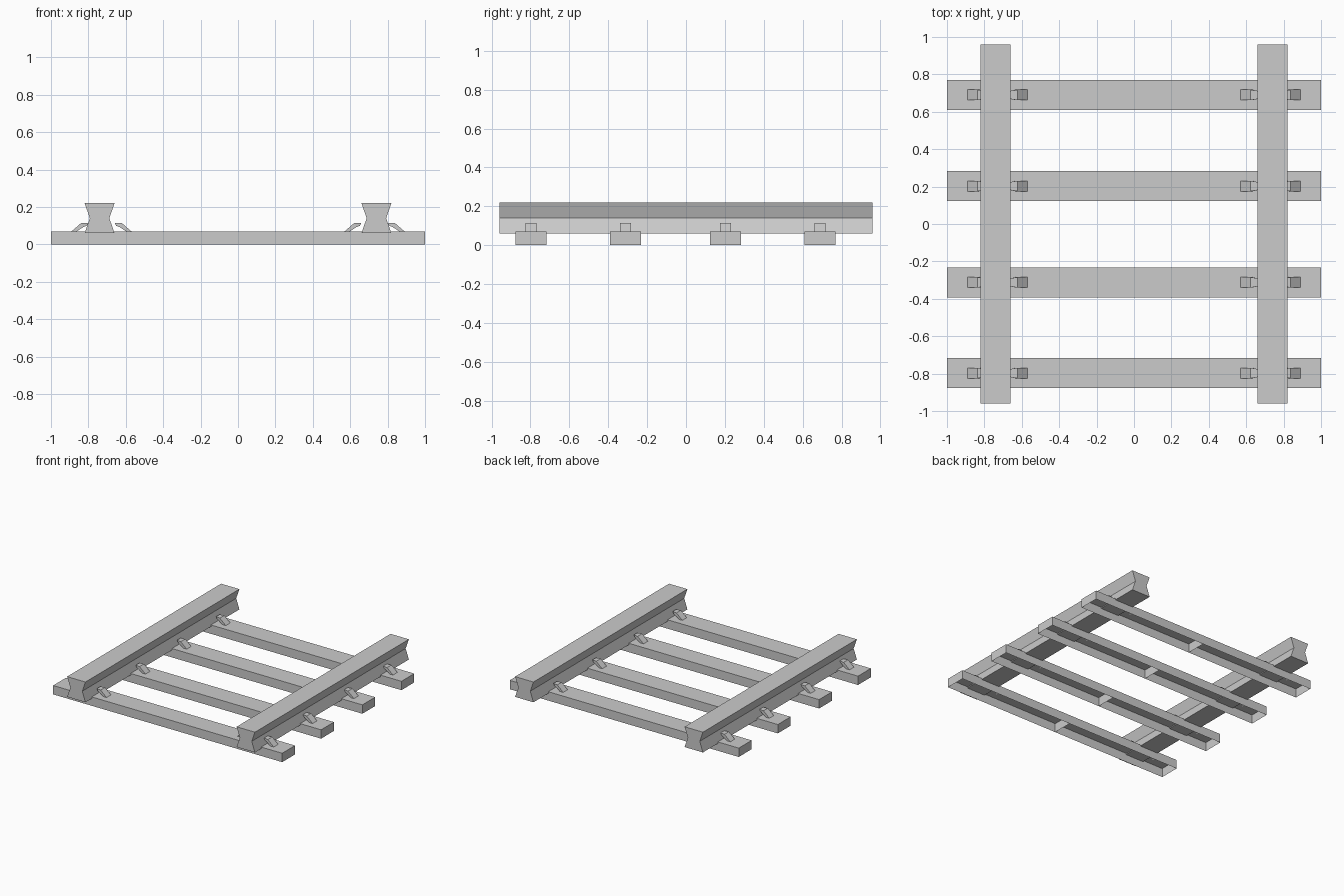
import bpy, bmesh

if "Cube" in bpy.data.objects:
    bpy.data.objects.remove(bpy.data.objects["Cube"])

TIE_YS = (-0.797, -0.312, 0.203, 0.69)
RAIL_X = 0.74
CLIP_X = 0.73


def make_object(name, bm):
    """Right half of a part, mirrored across x = 0."""
    bmesh.ops.recalc_face_normals(bm, faces=bm.faces)
    mesh = bpy.data.meshes.new(name)
    bm.to_mesh(mesh)
    bm.free()
    ob = bpy.data.objects.new(name, mesh)
    bpy.context.collection.objects.link(ob)
    ob.modifiers.new("Mirror", 'MIRROR').use_mirror_merge = False
    return ob


def loft(bm, sections):
    """Skin matching vertex loops and cap both ends."""
    loops = [[bm.verts.new(p) for p in s] for s in sections]
    n = len(loops[0])
    for a, b in zip(loops, loops[1:]):
        for i in range(n):
            j = (i + 1) % n
            bm.faces.new((a[i], a[j], b[j], b[i]))
    bm.faces.new(loops[0])
    bm.faces.new(loops[-1])


# Rails: pinched profile running along y
profile = [(-0.08, 0.06), (0.08, 0.06), (0.052, 0.14),
           (0.08, 0.22), (-0.08, 0.22), (-0.052, 0.14)]
bm = bmesh.new()
loft(bm, [[(RAIL_X + x, y, z) for x, z in profile] for y in (-0.96, 0.96)])
make_object("rails", bm)

# Clip section: (distance from clip centre, upper z, lower z, half width)
CLIP = [(0.163, 0.136, 0.067, 0.067, 0.028),
        (0.108, 0.098, 0.115, 0.092, 0.028),
        (0.071, 0.078, 0.115, 0.100, 0.022)]

for k, ty in enumerate(TIE_YS, 1):
    # Sleeper: hollow half box, open underneath, with a wall at the middle
    bm = bmesh.new()
    loft(bm, [[(x, ty - 0.08, 0), (x, ty + 0.08, 0),
               (x, ty + 0.08, 0.07), (x, ty - 0.08, 0.07)] for x in (0, 1)])
    bottom = [f for f in bm.faces if all(v.co.z < 0.001 for v in f.verts)]
    bmesh.ops.delete(bm, geom=bottom, context='FACES_ONLY')
    ob = make_object(f"sleeper_{k}", bm)

    # Bent clips holding both sides of the rail
    bm = bmesh.new()
    for s in (-1, 1):
        loft(bm, [[(CLIP_X + s * top, ty - w, zt), (CLIP_X + s * top, ty + w, zt),
                   (CLIP_X + s * low, ty + w, zb), (CLIP_X + s * low, ty - w, zb)]
                  for top, low, zt, zb, w in CLIP])
    make_object(f"rail_clips_{k}", bm)
